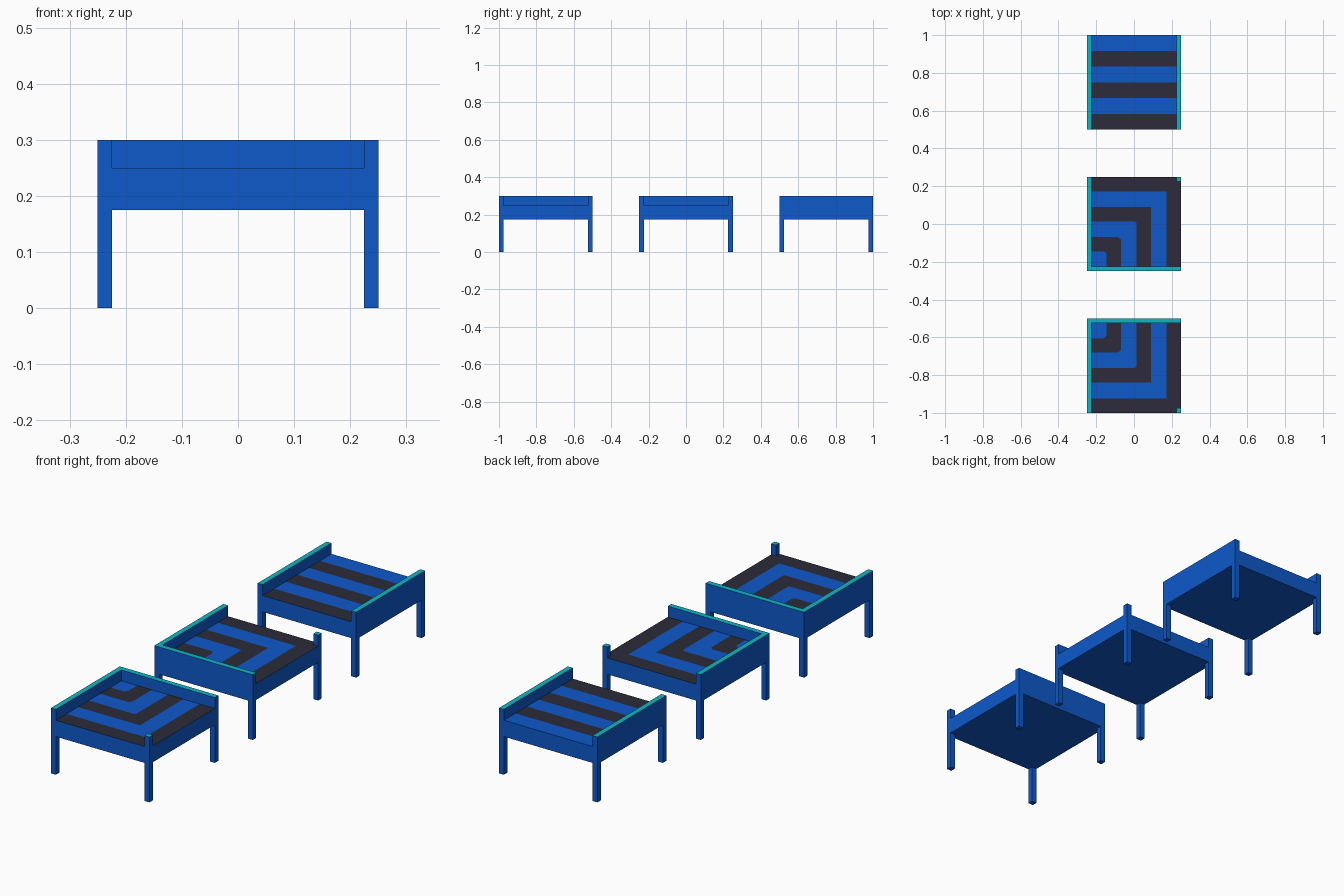
import bpy, bmesh
from mathutils import Matrix, Vector

if "Cube" in bpy.data.objects:
    bpy.data.objects.remove(bpy.data.objects["Cube"])


def material(name, rgb):
    m = bpy.data.materials.new(name)
    m.diffuse_color = (*rgb, 1)
    m.use_nodes = True
    m.node_tree.nodes["Principled BSDF"].inputs["Base Color"].default_value = m.diffuse_color
    return m


BLUE = material("blue", (0.004, 0.100, 0.600))
DARK = material("charcoal", (0.025, 0.024, 0.042))
TEAL = material("teal", (0.004, 0.470, 0.560))

T = 0.025                       # wall and leg thickness
UNDER, DECK, TOP = 0.175, 0.25, 0.3


def finish(name, bm):
    me = bpy.data.meshes.new(name)
    bm.to_mesh(me)
    bm.free()
    for m in (BLUE, DARK, TEAL):
        me.materials.append(m)
    ob = bpy.data.objects.new(name, me)
    bpy.context.collection.objects.link(ob)


def box_bm(x0, x1, y0, y1, z0, z1):
    bm = bmesh.new()
    mid = Vector(((x0 + x1) / 2, (y0 + y1) / 2, (z0 + z1) / 2))
    bmesh.ops.create_cube(bm, size=1, matrix=Matrix.Translation(mid)
                          @ Matrix.Diagonal((x1 - x0, y1 - y0, z1 - z0, 1)))
    bm.normal_update()
    return bm


def box(name, x0, x1, y0, y1, z0, z1, teal_top=False):
    bm = box_bm(x0, x1, y0, y1, z0, z1)
    if teal_top:
        for f in bm.faces:
            if f.normal.z > 0.5:
                f.material_index = 2
    finish(name, bm)


def deck(name, bounds, stripes):
    """Deck slab whose top is made of (outline, colour index) stripes."""
    bm = box_bm(*bounds, UNDER, DECK)
    top = [f for f in bm.faces if f.normal.z > 0.5]
    bmesh.ops.delete(bm, geom=top, context='FACES_ONLY')
    for pts, colour in stripes:
        f = bm.faces.new([bm.verts.new((x, y, DECK)) for x, y in pts])
        f.material_index = colour
        f.normal_update()
        if f.normal.z < 0:
            f.normal_flip()
    finish(name, bm)


def legs(label, y0):
    for sx, x in (("left", -0.25), ("right", 0.25 - T)):
        for sy, y in (("front", y0), ("back", y0 + 0.5 - T)):
            box(f"{label}_{sy}_{sx}_leg", x, x + T, y, y + T, 0, UNDER)


def straight_section(label, y0):
    legs(label, y0)
    for side, x in (("left", -0.25), ("right", 0.25 - T)):
        box(f"{label}_{side}_wall", x, x + T, y0, y0 + 0.5, UNDER, TOP, True)
    w, s = 0.25 - T, 0.5 / 6
    stripes = []
    for i in range(6):
        a, b = y0 + i * s, y0 + (i + 1) * s
        stripes.append((((-w, a), (w, a), (w, b), (-w, b)), 1 - i % 2))
    deck(f"{label}_deck", (-w, w, y0, y0 + 0.5), stripes)


def corner_section(label, y_corner, d):
    """Walls meet at (-0.25, y_corner); d is +1 or -1, the way it extends in y."""
    def Y(v):
        return y_corner + d * v

    def span(a, b):
        return sorted((Y(a), Y(b)))

    legs(label, min(Y(0), Y(0.5)))
    box(f"{label}_side_wall", -0.25, -0.25 + T, *span(0, 0.5), UNDER, TOP, True)
    box(f"{label}_end_wall", -0.25 + T, 0.25, *span(0, T), UNDER, TOP, True)
    box(f"{label}_post", 0.25 - T, 0.25, *span(0.5 - T, 0.5), DECK, TOP, True)
    # L-shaped stripes with slightly cut corners near the inside of the turn
    edges = [(T, 0), (0.105, 0.013), (0.18, 0.013), (0.262, 0.008),
             (0.34, 0), (0.423, 0), (0.5, 0)]
    stripes = []
    for i in range(6):
        (a, ca), (b, cb) = edges[i], edges[i + 1]
        pts = [(b, T), (b, b - cb), (b - cb, b), (T, b),
               (T, a), (a - ca, a), (a, a - ca), (a, T)]
        pts = list(dict.fromkeys(pts))
        stripes.append(([(u - 0.25, Y(v)) for u, v in pts], i % 2))
    deck(f"{label}_deck", (-0.25 + T, 0.25, *span(T, 0.5)), stripes)


straight_section("back_section", 0.5)
corner_section("middle_section", -0.25, 1)
corner_section("front_section", -0.5, -1)
